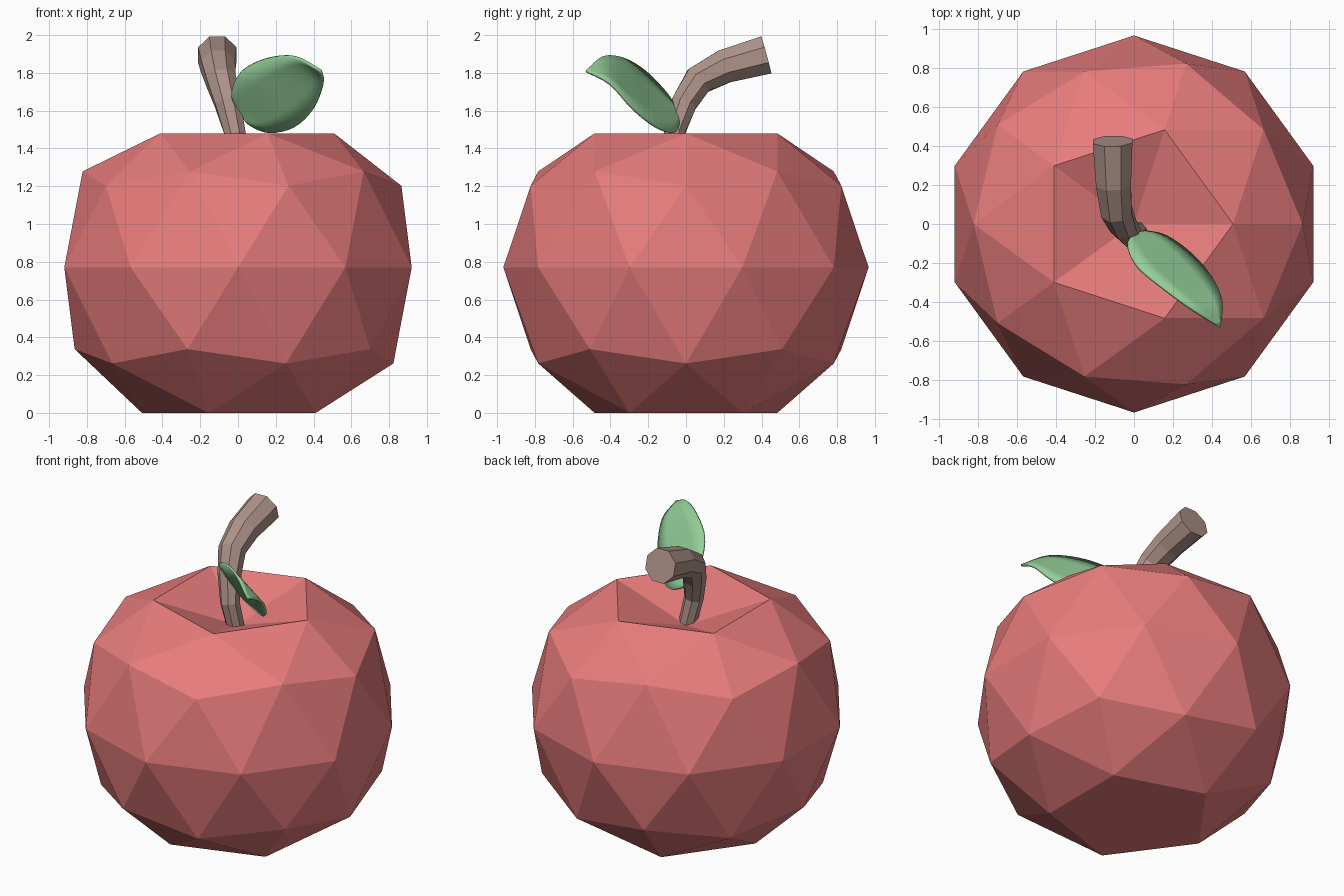
import bpy, bmesh, math
from mathutils import Vector

if "Cube" in bpy.data.objects:
    bpy.data.objects.remove(bpy.data.objects["Cube"])


def colour(obj, name, rgb):
    mat = bpy.data.materials.new(name)
    mat.diffuse_color = (*rgb, 1)
    mat.use_nodes = True
    mat.node_tree.nodes["Principled BSDF"].inputs["Base Color"].default_value = mat.diffuse_color
    obj.data.materials.append(mat)


def mesh_object(name, bm):
    bmesh.ops.recalc_face_normals(bm, faces=bm.faces)
    me = bpy.data.meshes.new(name)
    bm.to_mesh(me)
    bm.free()
    obj = bpy.data.objects.new(name, me)
    bpy.context.collection.objects.link(obj)
    return obj


def smooth_path(pts, steps):
    """Catmull-Rom curve through the points."""
    p = [Vector(q) for q in pts]
    p = [2 * p[0] - p[1]] + p + [2 * p[-1] - p[-2]]
    out = []
    for i in range(1, len(p) - 2):
        a, b, c, d = p[i - 1:i + 3]
        for k in range(steps):
            t = k / steps
            out.append(0.5 * (2 * b + (c - a) * t + (2 * a - 5 * b + 4 * c - d) * t ** 2
                              + (3 * b - a - 3 * c + d) * t ** 3))
    return out + [p[-2]]


# Fruit body: faceted icosphere with a sunken top and a flattened base
R, MID = 0.967, 0.77
bm = bmesh.new()
bmesh.ops.create_icosphere(bm, subdivisions=2, radius=R)
for v in bm.verts:
    h = v.co.z / R
    v.co.z += MID
    if h > 0.95:
        v.co.z = 1.31
    elif h > 0.7:
        v.co.z = 1.48
    elif h < -0.7:
        v.co.z = 0
fruit = mesh_object("fruit_body", bm)
colour(fruit, "red", (0.80, 0.20, 0.20))

# Stem: eight-sided tube that bends backwards and widens
path = [(0.02, -0.04, 1.29), (-0.015, -0.062, 1.48), (-0.055, -0.01, 1.64),
        (-0.09, 0.065, 1.76), (-0.105, 0.205, 1.835), (-0.11, 0.425, 1.895)]
radii = [0.055, 0.06, 0.073, 0.085, 0.097, 0.11]
path = [Vector(p) for p in path]
bm = bmesh.new()
rings = []
for i, (p, r) in enumerate(zip(path, radii)):
    t = (path[min(i + 1, 5)] - path[max(i - 1, 0)]).normalized()
    side = (Vector((1, 0, 0)) - t * t.x).normalized()
    up = t.cross(side)
    rings.append([bm.verts.new(p + r * (math.cos(a) * side + math.sin(a) * up))
                  for a in (math.tau * (k + 0.5) / 8 for k in range(8))])
for lo, hi in zip(rings, rings[1:]):
    for k in range(8):
        bm.faces.new((lo[k], lo[k - 1], hi[k - 1], hi[k]))
bm.faces.new(rings[0])
bm.faces.new(rings[-1])
stem = mesh_object("stem", bm)
colour(stem, "brown", (0.42, 0.29, 0.25))

# Leaf: thin curved blade lofted between its two edges
base, tip = (0.02, -0.045, 1.57), (0.44, -0.53, 1.81)
edge_a = [base, (-0.02, -0.07, 1.64), (-0.03, -0.12, 1.71), (0.02, -0.22, 1.81),
          (0.15, -0.33, 1.875), (0.30, -0.44, 1.885), tip]
edge_b = [base, (0.07, -0.04, 1.52), (0.17, -0.065, 1.485), (0.30, -0.16, 1.515),
          (0.40, -0.28, 1.61), (0.45, -0.40, 1.74), tip]
bm = bmesh.new()
rows = []
for a, b in zip(smooth_path(edge_a, 4), smooth_path(edge_b, 4)):
    rows.append([bm.verts.new(a.lerp(b, k / 4)) for k in range(5)])
for r0, r1 in zip(rows, rows[1:]):
    for k in range(4):
        bm.faces.new((r0[k], r0[k + 1], r1[k + 1], r1[k]))
bmesh.ops.remove_doubles(bm, verts=bm.verts, dist=0.0005)
leaf = mesh_object("leaf", bm)
colour(leaf, "green", (0.30, 0.62, 0.32))
thick = leaf.modifiers.new("thickness", "SOLIDIFY")
thick.thickness = 0.014
thick.offset = 0
bpy.context.view_layer.objects.active = leaf
leaf.select_set(True)
bpy.ops.object.shade_smooth_by_angle(angle=math.radians(40))
